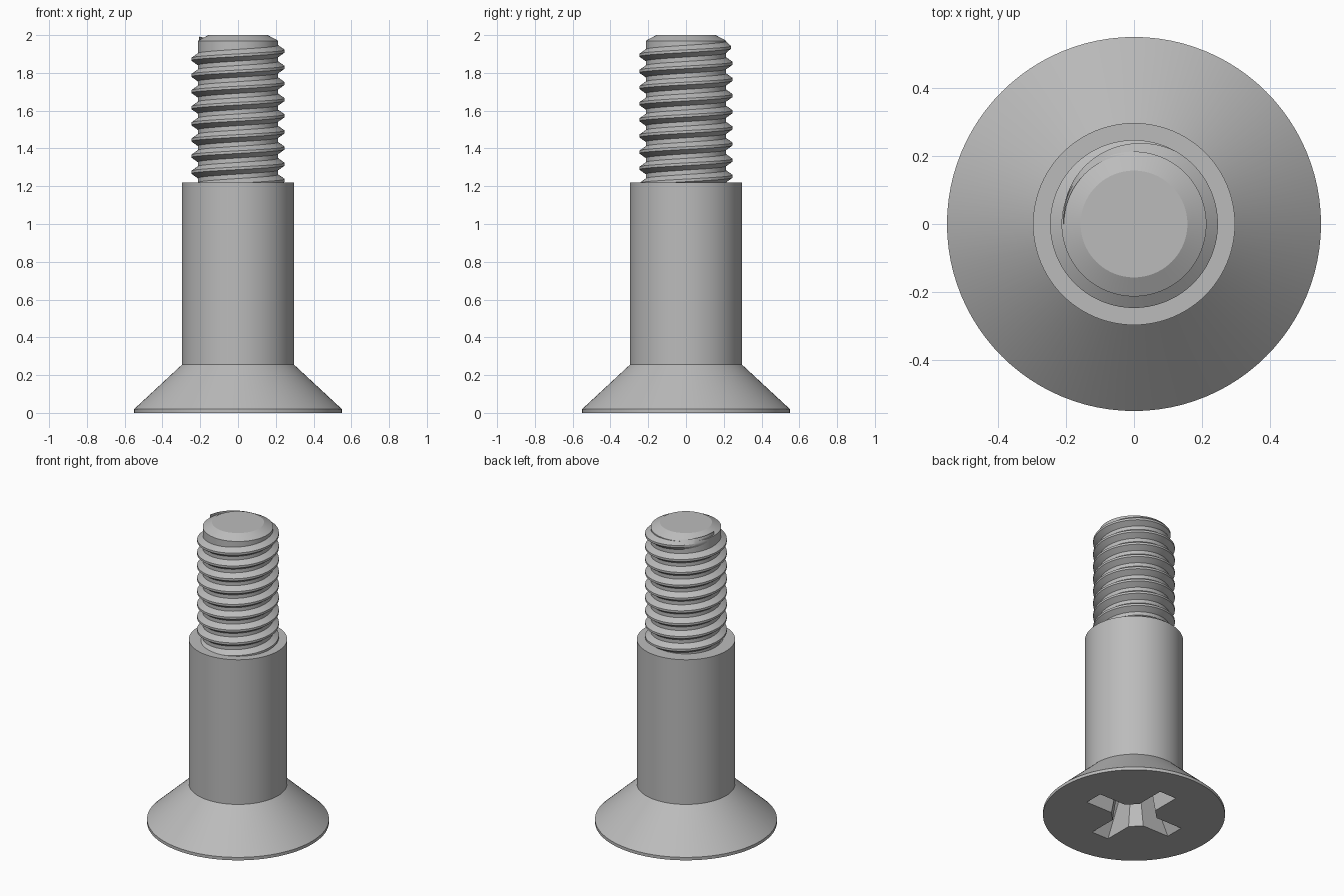
import bpy, bmesh
from math import cos, sin, pi, tau

cube = bpy.data.objects.get("Cube")
if cube:
    bpy.data.objects.remove(cube, do_unlink=True)

steel = bpy.data.materials.new("grey steel")
steel.use_nodes = True
GREY = (0.5, 0.5, 0.5, 1)
steel.diffuse_color = GREY
steel.node_tree.nodes["Principled BSDF"].inputs["Base Color"].default_value = GREY


def make_object(name, bm):
    bmesh.ops.recalc_face_normals(bm, faces=bm.faces)
    mesh = bpy.data.meshes.new(name)
    bm.to_mesh(mesh)
    bm.free()
    mesh.materials.append(steel)
    obj = bpy.data.objects.new(name, mesh)
    bpy.context.collection.objects.link(obj)
    return obj


def activate(obj):
    bpy.ops.object.select_all(action='DESELECT')
    obj.select_set(True)
    bpy.context.view_layer.objects.active = obj


def loft(name, rings):
    """Skin a list of closed rings of points and cap both ends."""
    bm = bmesh.new()
    loops = [[bm.verts.new(p) for p in ring] for ring in rings]
    n = len(loops[0])
    for a, b in zip(loops, loops[1:]):
        for i in range(n):
            j = (i + 1) % n
            bm.faces.new((a[i], a[j], b[j], b[i]))
    bm.faces.new(loops[0])
    bm.faces.new(loops[-1])
    return make_object(name, bm)


def lathe(name, profile, sides=96):
    return loft(name, [[(r * cos(tau * i / sides), r * sin(tau * i / sides), z)
                        for i in range(sides)] for r, z in profile])


# Countersunk head and plain shank
body = lathe("head_and_shank", [(0.55, 0), (0.55, 0.02), (0.297, 0.255), (0.297, 1.22)])

# Threaded end: core with chamfered tip
core = lathe("thread_core", [(0.213, 1.2), (0.213, 1.97), (0.157, 2.0)])

# Right-handed thread ridge that fades into the core near the tip
PITCH, STEPS = 0.0855, 72
CREST, ROOT = 0.247, 0.206
TOP_TURN = 9.5                       # the ridge ends on the -x side
Z_START = 1.915 - 9 * PITCH
rings = []
for k in range(int(TOP_TURN * STEPS) + 1):
    turn = k / STEPS
    a, z = tau * turn, Z_START + PITCH * turn
    fade = min(1, (TOP_TURN - turn) / 0.33)
    crest = ROOT + 0.001 + (CREST - ROOT - 0.001) * fade
    section = ((ROOT, -0.036), (crest, -0.007), (crest, 0.007), (ROOT, 0.036))
    rings.append([(r * cos(a), r * sin(a), z + dz) for r, dz in section])
ridge = loft("thread_ridge", rings)


# Cross recess in the head: two tapered slots and a tapered diamond centre
def slot(along_x):
    rings = []
    for length, half, z in ((0.325, 0.063, -0.01), (0.15, 0.045, 0.3)):
        pts = [(length, half), (-length, half), (-length, -half), (length, -half)]
        rings.append([(x, y, z) if along_x else (-y, x, z) for x, y in pts])
    return loft("slot_cutter", rings)


cutters = [slot(True), slot(False),
           lathe("centre_cutter", [(0.19, -0.01), (0.12, 0.31)], sides=4)]
for cutter in cutters:
    cutter.hide_render = True
    mod = body.modifiers.new("recess", 'BOOLEAN')
    mod.operation = 'DIFFERENCE'
    mod.solver = 'EXACT'
    mod.object = cutter
    activate(body)
    bpy.ops.object.modifier_apply(modifier=mod.name)
    bpy.data.objects.remove(cutter, do_unlink=True)

for obj in (body, core, ridge):
    activate(obj)
    bpy.ops.object.shade_smooth_by_angle(angle=pi / 7)
